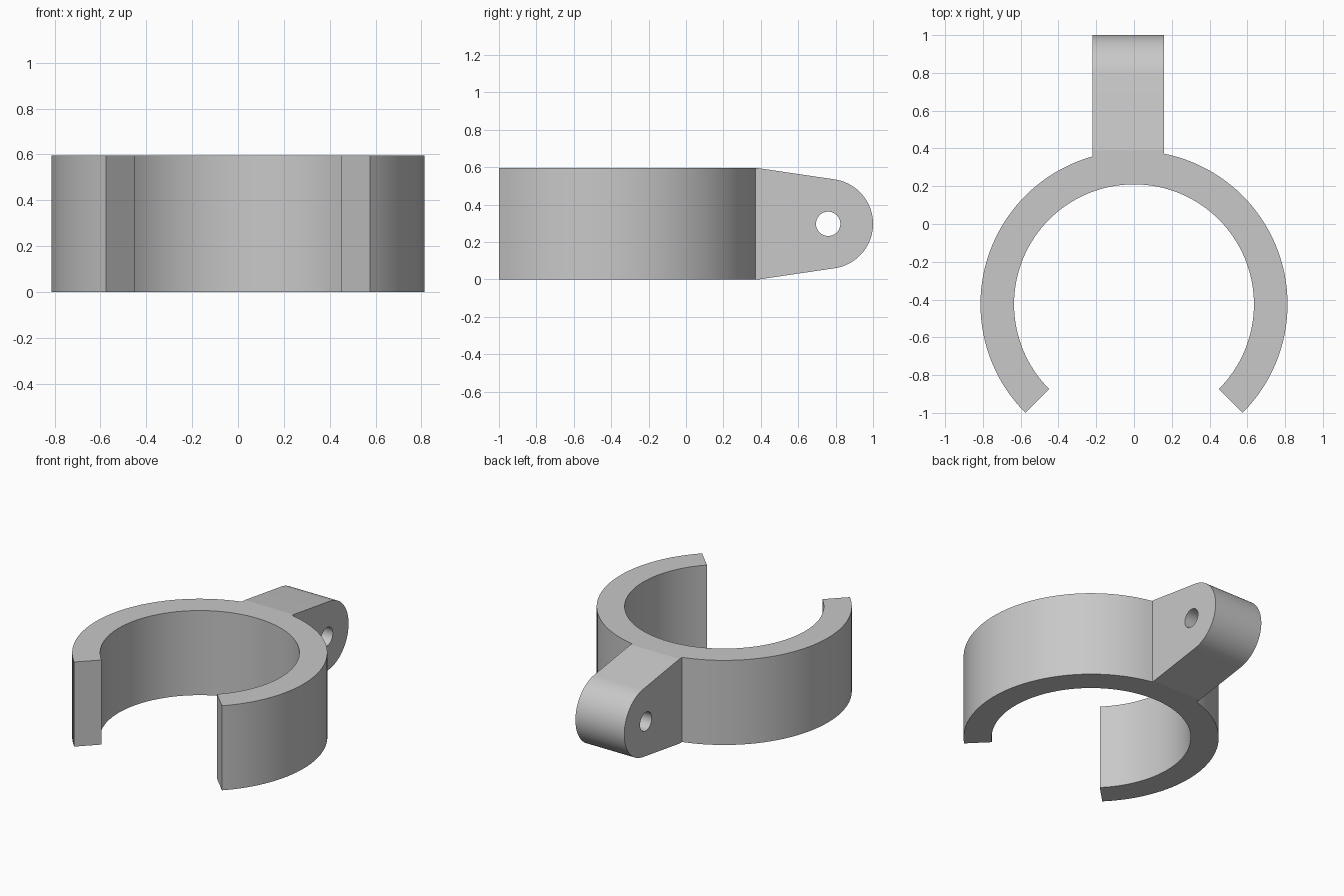
import bpy, bmesh
from math import cos, sin, pi, radians, asin, atan2, hypot
from mathutils import Vector

cube = bpy.data.objects.get("Cube")
if cube:
    bpy.data.objects.remove(cube)

HEIGHT = 0.595
RING_Y, OUTER, INNER = -0.425, 0.813, 0.635
PIN_Y, PIN_Z, LUG_R, HOLE_R = 0.76, HEIGHT / 2, 0.24, 0.065
LUG_LEFT, LUG_RIGHT = 0.16, -0.22

grey = bpy.data.materials.new("light grey")
grey.use_nodes = True
colour = (0.58, 0.58, 0.58, 1)
grey.diffuse_color = colour
grey.node_tree.nodes["Principled BSDF"].inputs["Base Color"].default_value = colour


def arc(cx, cy, r, start, end, steps):
    return [(cx + r * cos(start + (end - start) * i / steps),
             cy + r * sin(start + (end - start) * i / steps))
            for i in range(steps + 1)]


def prism(name, points, direction):
    """Extrude a closed outline of 3D points along a direction."""
    bm = bmesh.new()
    face = bm.faces.new([bm.verts.new(p) for p in points])
    out = bmesh.ops.extrude_face_region(bm, geom=[face], use_keep_orig=True)
    moved = [v for v in out["geom"] if isinstance(v, bmesh.types.BMVert)]
    bmesh.ops.translate(bm, verts=moved, vec=Vector(direction))
    bmesh.ops.recalc_face_normals(bm, faces=bm.faces)
    mesh = bpy.data.meshes.new(name)
    bm.to_mesh(mesh)
    bm.free()
    mesh.materials.append(grey)
    obj = bpy.data.objects.new(name, mesh)
    bpy.context.collection.objects.link(obj)
    return obj


def combine(target, other, operation):
    """Apply a boolean and discard the second object."""
    mod = target.modifiers.new(operation.lower(), "BOOLEAN")
    mod.object, mod.operation, mod.solver = other, operation, "EXACT"
    bpy.context.view_layer.objects.active = target
    bpy.ops.object.modifier_apply(modifier=mod.name)
    bpy.data.objects.remove(other)


# Open ring with a quarter gap at the front
start, end = radians(-45), radians(225)
outline = (arc(0, RING_Y, OUTER, start, end, 96)
           + arc(0, RING_Y, INNER, end, start, 96))
clamp = prism("open_ring_clamp", [(x, y, 0) for x, y in outline], (0, 0, HEIGHT))

# Tapered lug whose sides run tangent to its round end
root = RING_Y + OUTER
run, rise = PIN_Y - root, HEIGHT / 2
tangent = pi / 2 + asin(LUG_R / hypot(run, rise)) - atan2(rise, run)
profile = ([(0.3, 0), (root, 0)]
           + arc(PIN_Y, PIN_Z, LUG_R, -tangent, tangent, 48)
           + [(root, HEIGHT), (0.3, HEIGHT)])
lug = prism("lug", [(LUG_RIGHT, y, z) for y, z in profile],
            (LUG_LEFT - LUG_RIGHT, 0, 0))

# Pin hole across the lug
circle = arc(PIN_Y, PIN_Z, HOLE_R, 0, 2 * pi, 72)[:-1]
pin = prism("pin_hole_cutter", [(-0.5, y, z) for y, z in circle], (1, 0, 0))
pin.hide_render = True
combine(lug, pin, "DIFFERENCE")
combine(clamp, lug, "UNION")

# Smooth curves, crisp edges
bpy.ops.object.select_all(action="DESELECT")
clamp.select_set(True)
bpy.context.view_layer.objects.active = clamp
bpy.ops.object.shade_smooth_by_angle(angle=radians(7))
